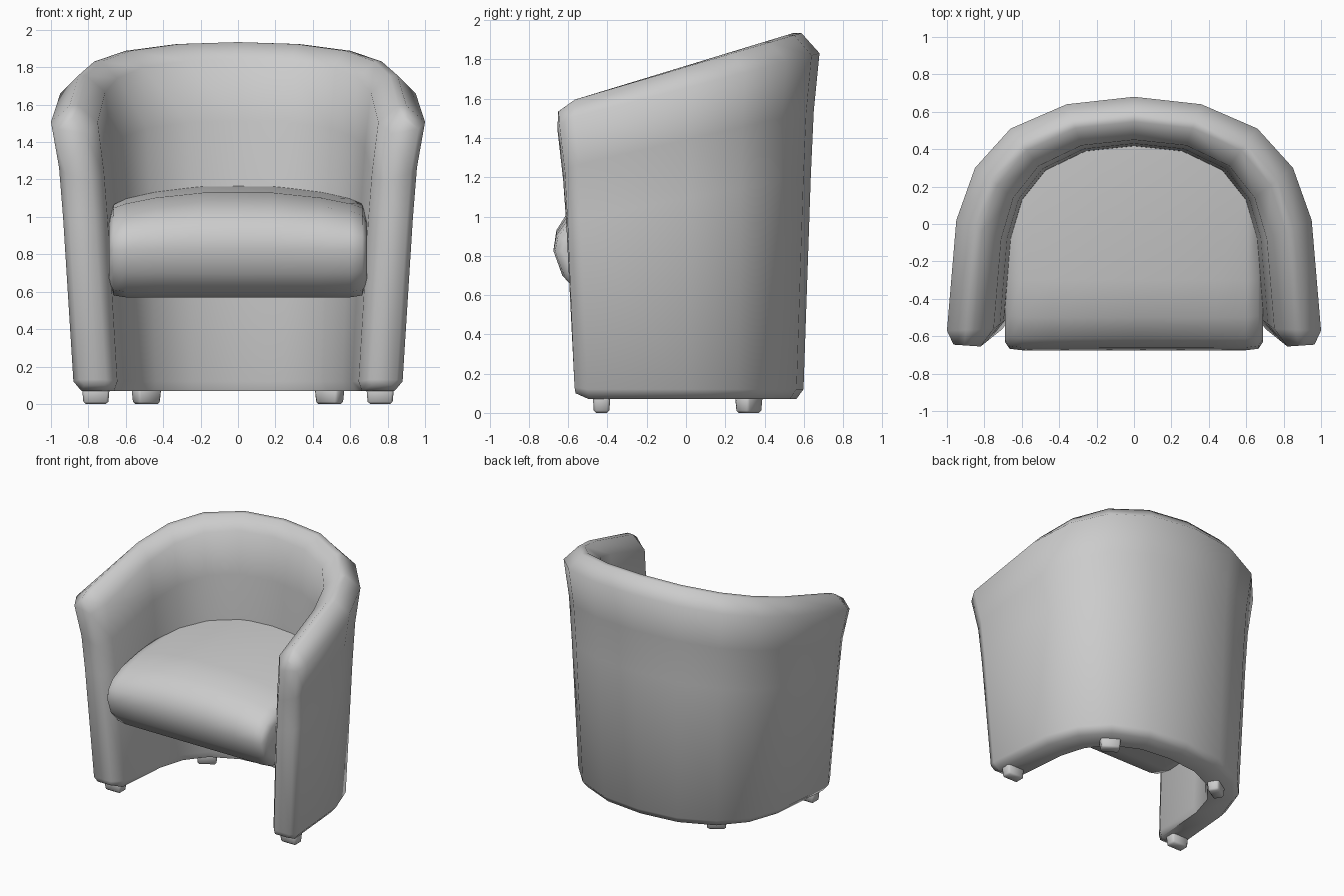
import bpy, bmesh, math
from mathutils import Matrix

if "Cube" in bpy.data.objects:
    bpy.data.objects.remove(bpy.data.objects["Cube"])


def make_object(name, bm, angle):
    bmesh.ops.recalc_face_normals(bm, faces=bm.faces)
    mesh = bpy.data.meshes.new(name)
    bm.to_mesh(mesh)
    bm.free()
    ob = bpy.data.objects.new(name, mesh)
    bpy.context.collection.objects.link(ob)
    bpy.ops.object.select_all(action='DESELECT')
    ob.select_set(True)
    bpy.context.view_layer.objects.active = ob
    bpy.ops.object.shade_smooth_by_angle(angle=math.radians(angle))
    return ob


def loft(bm, rings):
    """Join closed rings with quads, cap both ends with quad strips."""
    vs = [[bm.verts.new(p) for p in r] for r in rings]
    n = len(vs[0])
    for a, b in zip(vs, vs[1:]):
        for k in range(n):
            bm.faces.new((a[k], a[(k + 1) % n], b[(k + 1) % n], b[k]))
    for r in (vs[0], vs[-1]):
        for k in range(n // 2 - 1):
            bm.faces.new((r[k], r[k + 1], r[n - 2 - k], r[n - 1 - k]))


def mirrored(half):
    """Centre-first list of rings -> full left-to-right list."""
    left = [[(-x, y, z) for x, y, z in r] for r in half[:0:-1]]
    return left + half


# Curved back and arms: outer and inner rim points, centre to arm front
rim = [((0, .68), (0, .45)), ((.36, .64), (.28, .42)), ((.66, .51), (.51, .31)),
       ((.85, .30), (.645, .14)), ((.95, .02), (.71, -.08)),
       ((1.0, -.57), (.75, -.56)), ((.965, -.645), (.82, -.655))]


def shell_ring(o, i, end):
    def pt(t, s, z):
        return ((o[0] + (i[0] - o[0]) * t) * s, (o[1] + (i[1] - o[1]) * t) * s, z)
    drop = .035 if end else 0
    edge = 1.655 + .26 * o[1] - drop * .5
    crest = 1.753 + .30 * (o[1] * .5 + i[1] * .5) - drop
    crest = crest + .012
    inner = crest - .09
    low, foot = (.10, .13) if end else (.07, .12)
    return [pt(.15, .87, low), pt(0, .88, foot), pt(0, .935, edge * .66),
            pt(0, .957, edge * .84), pt(0, 1, edge), pt(.40, 1, crest),
            pt(.58, 1, crest), pt(1, 1, inner), pt(1, .955, inner * .82),
            pt(1, .93, inner * .66), pt(1, .86, foot), pt(.92, .86, low)]


bm = bmesh.new()
loft(bm, mirrored([shell_ring(o, i, k == len(rim) - 1) for k, (o, i) in enumerate(rim)]))
make_object("back_and_arms", bm, 70)

# Seat cushion: side profile lofted across the width with a crowned top
front = [(-.54, .60), (-.63, .70), (-.675, .83), (-.66, .93), (-.61, 1.01), (-.50, 1.08)]
# x, back edge y, crown drop, shrink towards the middle height
columns = [(0, .44, 0, 1), (.18, .43, 0, 1), (.44, .345, .03, 1),
           (.60, .17, .065, 1), (.665, -.02, .08, .96), (.69, -.15, .10, .78)]


def seat_ring(x, back, drop, k):
    prof = [(-.40, .57)] + front + [(-.30, 1.13), (back, 1.165), (back, .57)]
    ring = []
    for y, z in prof:
        z -= drop * max(0, (z - .8) / .36)
        ring.append((x, y if y == back else y + (1 - k) * .2, .83 + (z - .83) * k))
    return ring


bm = bmesh.new()
loft(bm, mirrored([seat_ring(*c) for c in columns]))
make_object("seat_cushion", bm, 65)

# Feet: small tapered, bevelled blocks
for name, x, y, turn in (("front_foot", .76, -.43, 0), ("back_foot", .49, .32, -32)):
    for side in (-1, 1):
        bm = bmesh.new()
        bmesh.ops.create_cube(bm, size=1)
        for v in bm.verts:
            w = .88 if v.co.z < 0 else 1
            v.co = (v.co.x * .15 * w, v.co.y * .09 * w, v.co.z * .10 + .05)
        bmesh.ops.bevel(bm, geom=bm.edges[:], offset=.012, segments=1, affect='EDGES')
        bm.transform(Matrix.Translation((x * side, y, 0)) @
                     Matrix.Rotation(math.radians(turn * side), 4, 'Z'))
        make_object(name + ("_left" if side < 0 else "_right"), bm, 50)
